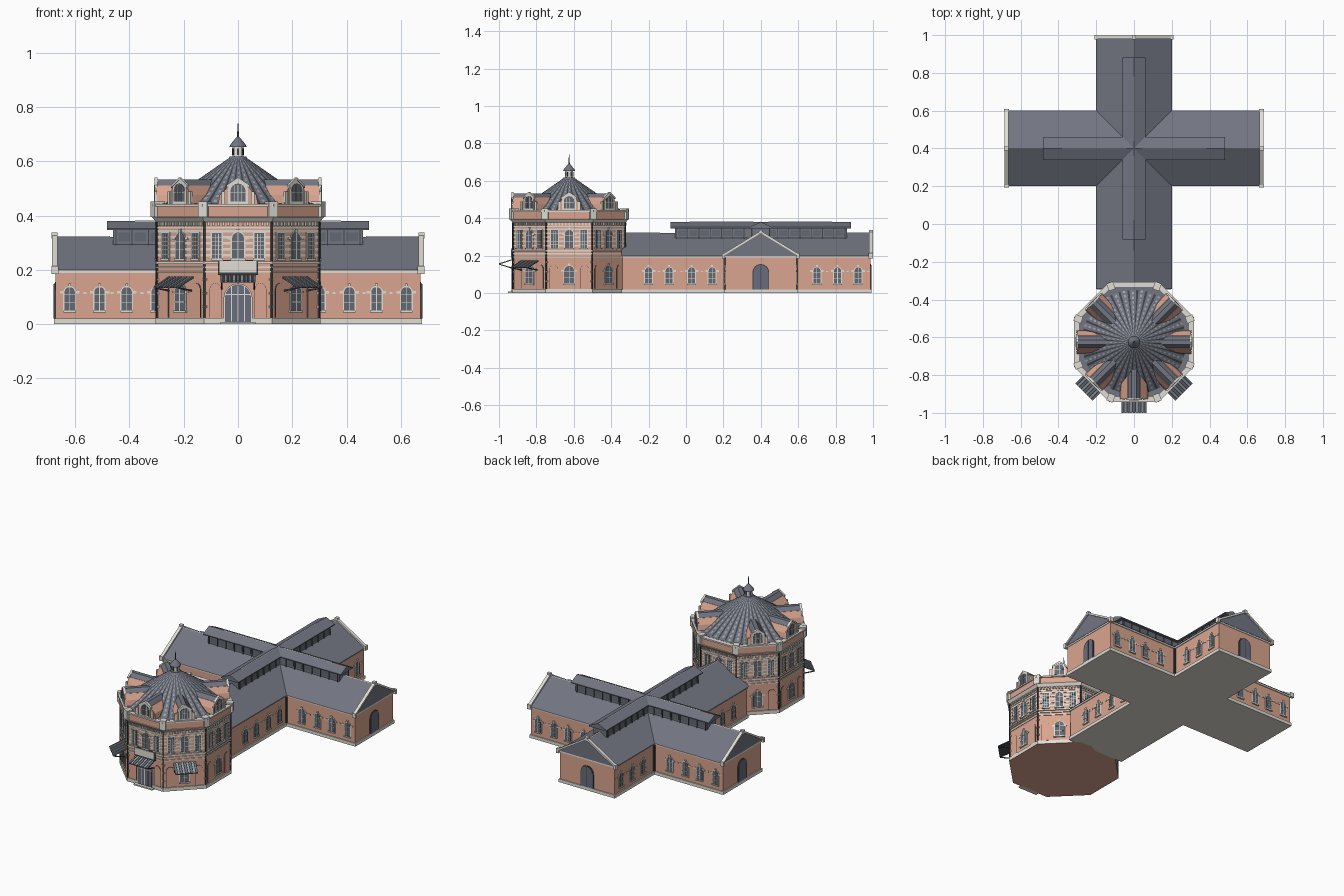
import bpy, bmesh, math
from mathutils import Matrix, Vector

if "Cube" in bpy.data.objects:
    bpy.data.objects.remove(bpy.data.objects["Cube"])

# ---------- materials ----------
COLOURS = {
    "brick": (0.70, 0.375, 0.275), "slate": (0.168, 0.178, 0.222),
    "trim": (0.75, 0.73, 0.67), "pale_slate": (0.34, 0.38, 0.43),
    "dark_metal": (0.05, 0.056, 0.062), "glass": (0.125, 0.138, 0.17),
    "door_paint": (0.14, 0.15, 0.20),
}
MATS = {}
for n, c in COLOURS.items():
    MATS[n] = bpy.data.materials.new(n)
    MATS[n].diffuse_color = (*c, 1)

PARTS = {}


def part(name, *mats):
    if name not in PARTS:
        PARTS[name] = (bmesh.new(), mats)
    return PARTS[name][0]


# ---------- helpers: wall frames use u along wall, d outward, z up ----------
def frame(cx, cy, deg, dist):
    return (Matrix.Translation((cx, cy, 0)) @ Matrix.Rotation(math.radians(deg), 4, 'Z')
            @ Matrix.Translation((0, -dist, 0)))


def prism(bm, M, pts, d0, d1):
    """Extrude an outline in (u, z) between depths d0 and d1."""
    a = [bm.verts.new(M @ Vector((u, -d0, z))) for u, z in pts]
    b = [bm.verts.new(M @ Vector((u, -d1, z))) for u, z in pts]
    n = len(pts)
    bm.faces.new(a)
    bm.faces.new(b[::-1])
    for i in range(n):
        bm.faces.new((a[i], b[i], b[(i + 1) % n], a[(i + 1) % n]))


def box(bm, M, u0, u1, d0, d1, z0, z1):
    prism(bm, M, [(u0, z0), (u1, z0), (u1, z1), (u0, z1)], d0, d1)


def side_prism(bm, M, pts, u0, u1):
    """Extrude an outline in (d, z) between u0 and u1."""
    R = M @ Matrix.Rotation(math.radians(90), 4, 'Z')
    prism(bm, R, [(-d, z) for d, z in pts], u0, u1)


def arch_pts(u, z0, z1, w, n=8):
    r = w / 2
    top = [(u + r * math.cos(math.pi * i / n), z1 - r + r * math.sin(math.pi * i / n))
           for i in range(n + 1)]
    return [(u - r, z0), (u + r, z0)] + top


def lathe(bm, cx, cy, r0, r1, z0, z1, n, turn=0.0):
    M = Matrix.Translation((cx, cy, (z0 + z1) / 2)) @ Matrix.Rotation(turn, 4, 'Z')
    bmesh.ops.create_cone(bm, cap_ends=True, segments=n, radius1=r0, radius2=r1,
                          depth=z1 - z0, matrix=M)


def window(M, u, z0, z1, w, pre, arched=True, cols=1, rows=2):
    def outline(a, b, ww):
        if arched:
            return arch_pts(u, a, b, ww)
        return [(u - ww / 2, a), (u + ww / 2, a), (u + ww / 2, b), (u - ww / 2, b)]
    trim = part(pre + "_window_trim", "trim")
    prism(trim, M, outline(z0 - .003, z1 + .004, w + .010), -.002, .003)
    prism(part(pre + "_window_glass", "glass"), M, outline(z0, z1, w), -.002, .005)
    for i in range(cols):
        x = u - w / 2 + w * (i + 1) / (cols + 1)
        box(trim, M, x - .0016, x + .0016, 0, .007, z0, z1 - (.002 if cols == 1 else .004))
    for i in range(rows):
        zz = z0 + (z1 - z0) * (i + 1) / (rows + 1)
        box(trim, M, u - w / 2, u + w / 2, 0, .0065, zz - .001, zz + .001)
    box(trim, M, u - w * .62, u + w * .62, 0, .009, z0 - .007, z0)
    if arched:  # impost blocks and keystone
        for s in (-1, 1):
            x = u + s * (w / 2 + .010)
            box(trim, M, x - .007, x + .007, 0, .004, z1 - w / 2 - .005, z1 - w / 2 + .004)
        box(trim, M, u - .005, u + .005, 0, .007, z1 - .001, z1 + .012)


# ---------- cross-shaped hall ----------
HY = 0.4
for deg, L in ((0, .74), (90, .672), (180, .586), (270, .672)):
    M = frame(0, HY, deg, L)
    box(part("hall_plinth", "trim"), M, -.196, .196, -L, .006, 0, .02)
    box(part("hall_walls", "brick"), M, -.19, .19, -L, 0, .02, .2)
    box(part("hall_eaves", "trim"), M, -.195, .195, -L, .003, .189, .199)
    prism(part("hall_roof", "slate"), M, [(-.2, .199), (.2, .199), (0, .322)], -L, .005)
    prism(part("hall_ridge", "trim"), M, [(-.004, .3185), (.004, .3185), (0, .3245)], -.20, .004)
    if deg:  # gable end with coping and arched door
        cop = part("gable_coping", "trim")
        for s in (-1, 1):
            prism(cop, M, [(s * .203, .196), (s * .203, .209), (0, .333), (0, .320)], -.007, .013)
            box(cop, M, s * .2 - .008, s * .2 + .008, -.010, .015, .185, .214)
        box(cop, M, -.01, .01, -.008, .015, .315, .337)
        prism(part("door_surrounds", "dark_metal"), M, arch_pts(0, .02, .155, .090), -.002, .003)
        prism(part("hall_doors", "door_paint"), M, arch_pts(0, .02, .15, .08), -.002, .006)
        box(part("door_seams", "dark_metal"), M, -.001, .001, 0, .007, .02, .148)

# hall windows on the four wall directions
long_side = [-.6, -.49, -.37, -.26, .3, .41, .52]
wing_side = [s * x for s in (-1, 1) for x in (.3, .41, .51, .62)]
for deg, us in ((0, wing_side), (180, wing_side), (90, long_side),
                (270, [-u for u in long_side])):
    M = frame(0, HY, deg, .19)
    for u in us:
        window(M, u, .05, .137, .038, "hall")
        if abs(u) < .6:  # stone dash between neighbouring windows
            x = u + math.copysign(.054, u)
            box(part("wall_dashes", "trim"), M, x - .006, x + .006, 0, .003, .112, .119)
    for s in (-1, 1):  # rainwater pipes at the inner corners
        box(part("hall_pipes", "dark_metal"), M, s * .196 - .003, s * .196 + .003, 0, .006, .02, .19)

# raised ridge lantern, one run along each axis
for deg in (0, 90):
    M = frame(0, HY, deg, 0)
    box(part("lantern_walls", "slate"), M, -.045, .045, -.46, .46, .27, .348)
    prism(part("lantern_roof", "slate"), M, [(-.061, .346), (.061, .346), (.061, .352), (0, .38),
                                             (-.061, .352)], -.482, .482)
    for s in (-1, 1):
        prism(part("lantern_ridge", "trim"), M, [(-.003, .3785), (.003, .3785), (0, .3815)], s * .04, s * .38)
    for k in range(16):
        d = -.45 + k * .06
        for s in (-1, 1):
            if abs(d) > .05:
                box(part("lantern_posts", "dark_metal"), M, s * .044, s * .050, d - .002, d + .002, .285, .346)
            if k < 15 and abs(d + .03) > .06:
                box(part("lantern_glass", "glass"), M, s * .044, s * .047, d + .008, d + .052, .305, .338)

# ---------- octagonal tower ----------
TY = -0.625
C8 = math.cos(math.pi / 8)


def octagon(name, mat, a0, z0, z1, a1=None):
    lathe(part(name, mat), 0, TY, a0 / C8, (a1 or a0) / C8, z0, z1, 8, math.pi / 8)


octagon("tower_plinth", "trim", .304, .002, .022)
octagon("tower_floor", "brick", .304, 0, .002)
octagon("tower_walls", "brick", .298, .022, .385)
octagon("tower_belt", "trim", .302, .190, .196)
octagon("tower_belt", "trim", .303, .207, .213)
octagon("tower_belt", "trim", .304, .222, .230)
for z in (.250, .272, .294, .316, .338):
    octagon("tower_stripes", "trim", .2995, z, z + .008)
octagon("tower_frieze", "trim", .301, .352, .358)
octagon("tower_cornice", "trim", .302, .376, .394, .316)
octagon("parapet", "brick", .310, .394, .434)
octagon("parapet_cap", "trim", .317, .434, .443)
octagon("roof_gutter", "slate", .291, .440, .4436)

for k in range(8):
    deg = k * 45
    M = frame(0, TY, deg, .298)
    # dentils under the cornice
    for i in range(13):
        u = -.108 + i * .018
        box(part("dentils", "trim"), M, u - .004, u + .004, 0, .008, .362, .376)
    # upper storey: arched centre window and two latticed ones
    window(M, 0, .242, .338, .044, "tower")
    for s in (-1, 1):
        window(M, s * .078, .242, .336, .036, "tower", False, 2, 5)
        # shallow brick blind arches on the ground floor
        if k != 4:
            prism(part("blind_arch_surround", "dark_metal"), M, arch_pts(s * .083, .024, .151, .043), 0, .002)
            prism(part("blind_arches", "brick"), M, arch_pts(s * .083, .024, .150, .040), 0, .0035)
    if k not in (0, 4):
        window(M, 0, .05, .145, .052, "tower")
    # corner pipe, quoins and parapet post
    V = frame(0, TY, deg + 22.5, .298 / C8)
    box(part("tower_pipes", "dark_metal"), V, -.004, .004, -.006, .005, .02, .378)
    for z in (.06, .11, .16):
        box(part("quoins", "trim"), V, -.009, .009, -.012, .002, z, z + .008)
    box(part("parapet_posts", "trim"), V, -.018, .018, -.024, .018, .394, .452)
    if k == 4:  # the side over the hall has no dormer
        continue
    # roof dormer with battered brick cheeks, the entrance one wider
    D = frame(0, TY, deg, .302)
    w = .074 if k == 0 else .062
    prism(part("dormer_walls", "brick"), D, [(-w, .443), (w, .443), (w - .007, .476), (.034, .510),
                                             (-.034, .510), (.007 - w, .476)], -.14, 0)
    prism(part("dormer_roofs", "slate"), D, [(-.036, .505), (.036, .505), (.012, .533), (-.012, .533)],
          -.17, .002)
    t = part("dormer_trim", "trim")
    prism(t, D, arch_pts(0, .443, .532, .074), -.004, .004)
    for s in (-1, 1):
        prism(t, D, [(s * .042, .502), (s * .042, .512), (0, .541), (0, .531)], -.006, .006)
        box(t, D, s * .054 - .006, s * .054 + .006, -.004, .006, .443, .488)
    prism(part("dormer_glass", "glass"), D, arch_pts(0, .452, .518, .056), 0, .006)
    for u in (-.013, 0, .013):
        box(t, D, u - .001, u + .001, 0, .008, .452, .512)
    box(t, D, -.027, .027, 0, .0075, .485, .487)

# main roof laid in tile courses, with fine pale and dark tiles
SEG, COURSES = 144, 20
roof = part("tower_roof", "slate", "pale_slate", "dark_metal")
rings = []
for j in range(COURSES + 1):
    f = j / COURSES
    r, z = .278 + (.03 - .278) * f, .442 + .172 * f
    rings.append([roof.verts.new((r * math.cos(2 * math.pi * i / SEG),
                                  TY + r * math.sin(2 * math.pi * i / SEG), z)) for i in range(SEG)])
for j in range(COURSES):
    for i in range(SEG):
        n = (i + 1) % SEG
        face = roof.faces.new((rings[j][i], rings[j][n], rings[j + 1][n], rings[j + 1][i]))
        if i % 4 == 0 and (j + i // 4) % 2 == 0:
            face.material_index = 1
        elif i % 4 == 2:
            face.material_index = 2
roof.faces.new(rings[0][::-1])
roof.faces.new(rings[-1])

# cupola and spire
for name, mat, r0, r1, z0, z1 in (
        ("cupola_base", "slate", .036, .03, .606, .618), ("cupola_drum", "trim", .021, .021, .618, .655),
        ("cupola_cap", "slate", .033, .028, .652, .662), ("cupola_cap", "slate", .028, .005, .662, .69),
        ("spire", "dark_metal", .004, .001, .688, .74)):
    lathe(part(name, mat), 0, TY, r0, r1, z0, z1, 12)
for k in range(6):
    M = frame(0, TY, k * 60, .018)
    box(part("cupola_vents", "dark_metal"), M, -.004, .004, 0, .005, .624, .647)

# ---------- entrance, balcony panel and canopies ----------
M = frame(0, TY, 0, .298)
prism(part("entrance_trim", "trim"), M, arch_pts(0, .01, .150, .106), 0, .006)
prism(part("entrance_door", "door_paint"), M, arch_pts(0, .008, .146, .096), 0, .009)
for u in (-.024, 0, .024):
    w = .0022 if u == 0 else .0012
    box(part("entrance_bars", "trim"), M, u - w, u + w, 0, .011, .01, .14)
box(part("entrance_bars", "trim"), M, -.047, .047, 0, .011, .108, .112)
box(part("entrance_step", "trim"), M, -.065, .065, 0, .028, 0, .008)
box(part("balcony_frame", "dark_metal"), M, -.073, .073, 0, .009, .182, .236)
box(part("balcony_panel", "trim"), M, -.069, .069, 0, .013, .190, .232)

for deg, zt in ((0, .180), (45, .172), (-45, .172)):
    M = frame(0, TY, deg, .298)
    drop = .024 if deg == 0 else .036
    side_prism(part("canopies", "dark_metal"), M, [(0, zt - .003), (.076, zt - drop - .003),
                                                   (.076, zt - drop), (0, zt)], -.065, .065)
    for i in range(9):
        u = -.06 + i * .015
        mat = "pale_slate" if i % 2 else "slate"
        side_prism(part("canopy_strips_" + mat, mat), M,
                   [(0, zt), (.0765, zt - drop), (.0765, zt - drop + .003), (0, zt + .003)], u - .005, u + .005)
    for s in (-.06, .06):
        side_prism(part("canopy_struts", "dark_metal"), M, [(0, zt - .052), (0, zt - .046),
                                                            (.074, zt - drop), (.074, zt - drop - .005)],
                   s - .002, s + .002)

# ---------- turn the collected parts into objects ----------
for name, (bm, mats) in PARTS.items():
    bmesh.ops.recalc_face_normals(bm, faces=bm.faces)
    me = bpy.data.meshes.new(name)
    bm.to_mesh(me)
    bm.free()
    for m in mats:
        me.materials.append(MATS[m])
    bpy.context.collection.objects.link(bpy.data.objects.new(name, me))

for m in bpy.data.materials:
    if m.users and not m.is_grease_pencil:
        m.use_nodes = True
        m.node_tree.nodes["Principled BSDF"].inputs["Base Color"].default_value = m.diffuse_color
